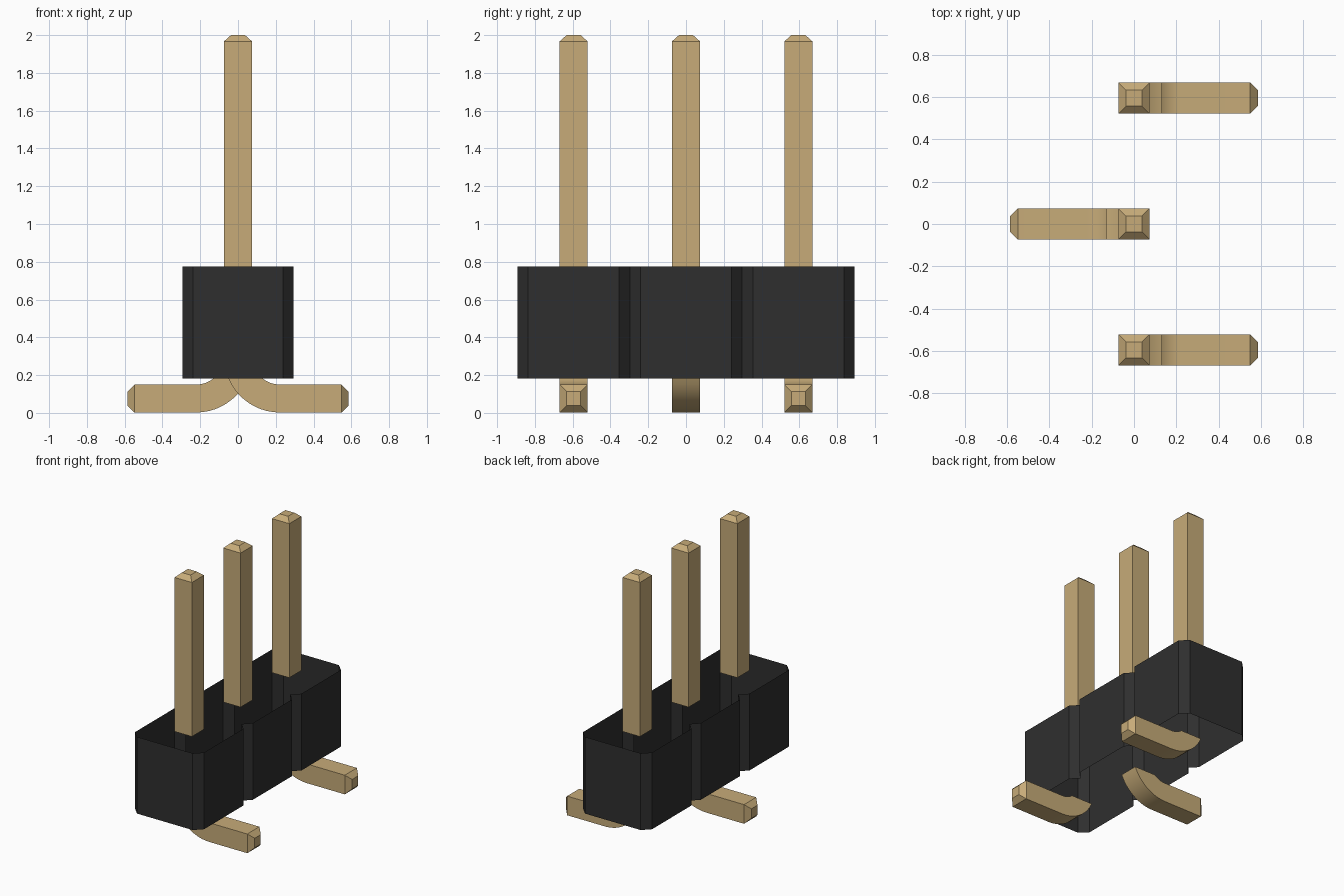
import bpy
import bmesh
from math import sin, cos, asin, pi

if "Cube" in bpy.data.objects:
    bpy.data.objects.remove(bpy.data.objects["Cube"])

PITCH = 0.595            # pin spacing along y
HALF = 0.074             # half thickness of a pin
TIP = 0.037              # half thickness at the chamfered tip
BASE, TOP = 0.183, 0.776  # housing bottom and top


def make_material(name, rgb, roughness):
    mat = bpy.data.materials.new(name)
    mat.use_nodes = True
    mat.diffuse_color = (*rgb, 1)
    bsdf = mat.node_tree.nodes["Principled BSDF"]
    bsdf.inputs["Base Color"].default_value = (*rgb, 1)
    bsdf.inputs["Roughness"].default_value = roughness
    return mat


gold = make_material("pale gold", (0.57, 0.41, 0.19), 0.5)
black = make_material("black plastic", (0.028, 0.028, 0.028), 0.6)


def loft(name, rings, mat, cap_end=False, smooth=False):
    """Skin a list of closed rings; the start stays open."""
    bm = bmesh.new()
    loops = [[bm.verts.new(p) for p in ring] for ring in rings]
    n = len(rings[0])
    for a, b in zip(loops, loops[1:]):
        for i in range(n):
            j = (i + 1) % n
            bm.faces.new((a[i], a[j], b[j], b[i]))
    if cap_end:
        bm.faces.new(loops[-1])
    mesh = bpy.data.meshes.new(name)
    bm.to_mesh(mesh)
    bm.free()
    mesh.materials.append(mat)
    obj = bpy.data.objects.new(name, mesh)
    bpy.context.collection.objects.link(obj)
    if smooth:
        bpy.ops.object.select_all(action="DESELECT")
        obj.select_set(True)
        bpy.context.view_layer.objects.active = obj
        bpy.ops.object.shade_smooth_by_angle(angle=pi / 7)
    return obj


# Housing: a sleeve of three chamfered cells, open above and below
side_x, chamfer, cell = 0.295, 0.057, PITCH / 2
outline = []
for i in (-1, 0, 1):
    y = i * PITCH
    if i == -1:
        outline.append((side_x - chamfer, y - cell))
    outline += [(side_x, y - cell + chamfer), (side_x, y + cell - chamfer),
                (side_x - chamfer, y + cell)]
outline += [(-x, y) for x, y in reversed(outline)]
loft("housing", [[(x, y, z) for x, y in outline] for z in (BASE, TOP)], black)


# Upright pins with chamfered tips
def square(h, y, z):
    return [(-h, y - h, z), (h, y - h, z), (h, y + h, z), (-h, y + h, z)]


# Bent legs: a curved elbow under the housing, then a flat foot
def leg_rings(side, y):
    outer, inner = 4 * HALF, 2 * HALF
    cx, cz = inner + HALF, 0.002 + outer
    steps = 10
    pairs = []
    for k in range(steps + 1):
        pts = []
        for r in (outer, inner):
            start = asin((cz - BASE) / r)
            a = pi + start + (pi / 2 - start) * k / steps
            pts.append((cx + r * cos(a), cz + r * sin(a)))
        pairs.append((*pts, HALF))
    mid = 0.002 + HALF
    for x, h in ((0.548, HALF), (0.585, TIP)):
        pairs.append(((x, mid - h), (x, mid + h), h))
    rings = []
    for (x0, z0), (x1, z1), h in pairs:
        ring = [(side * x0, y - h, z0), (side * x0, y + h, z0),
                (side * x1, y + h, z1), (side * x1, y - h, z1)]
        rings.append(ring if side > 0 else ring[::-1])
    return rings


for label, row, side in (("front", -1, 1), ("middle", 0, -1), ("back", 1, 1)):
    y = row * PITCH
    loft(label + "_pin", [square(HALF, y, TOP), square(HALF, y, 1.967),
                          square(TIP, y, 2.0)], gold, cap_end=True)
    loft(label + "_leg", leg_rings(side, y), gold, cap_end=True, smooth=True)
